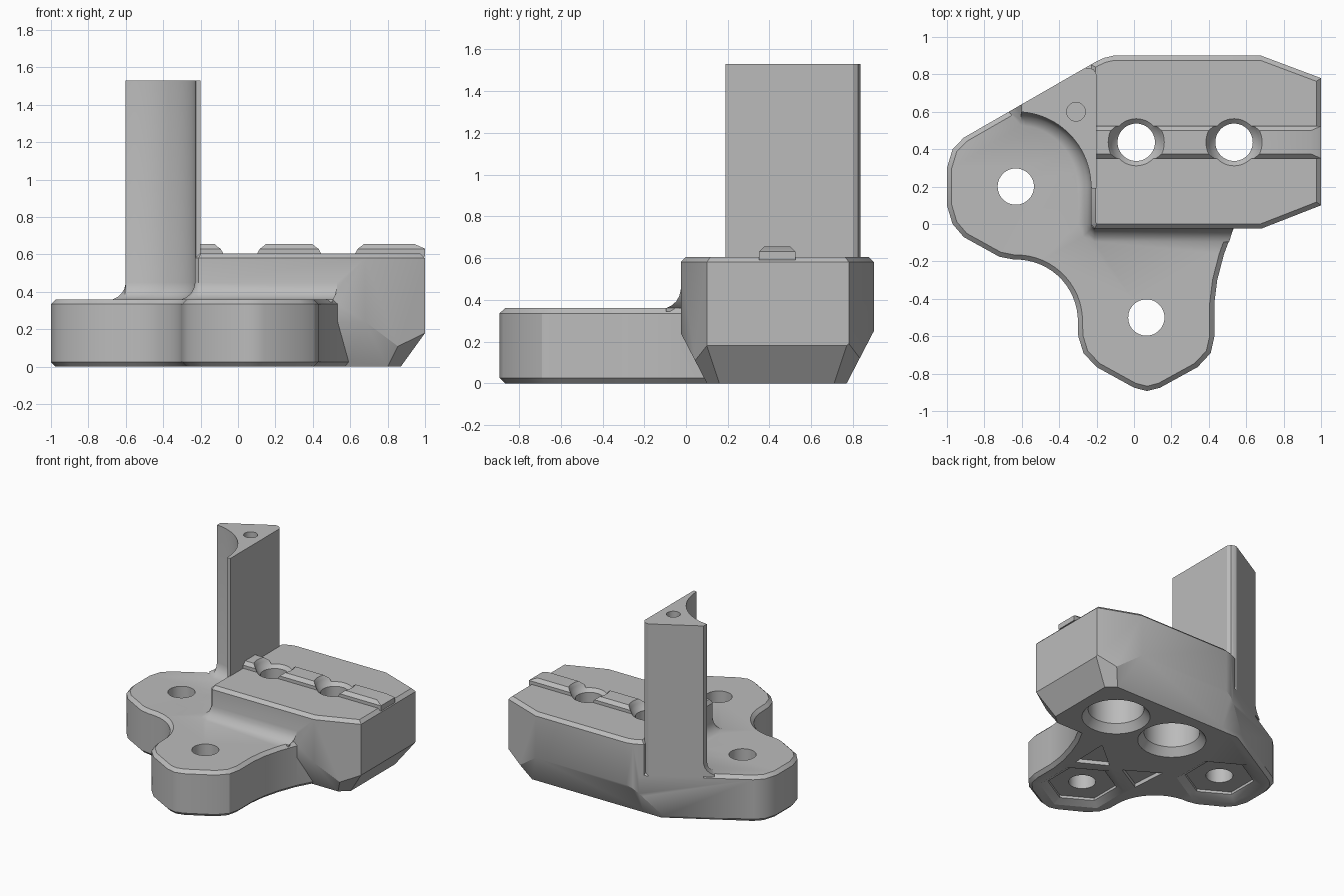
import bpy, bmesh, math
from mathutils import Vector

if "Cube" in bpy.data.objects:
    bpy.data.objects.remove(bpy.data.objects["Cube"])

grey = bpy.data.materials.new("plain_grey")
grey.diffuse_color = (0.5, 0.5, 0.5, 1)
grey.use_nodes = True
grey.node_tree.nodes["Principled BSDF"].inputs["Base Color"].default_value = grey.diffuse_color


def offset(pts, d):
    """Inset a counter-clockwise outline by d with mitred corners."""
    out, n = [], len(pts)
    for i in range(n):
        a, b, c = (Vector(pts[(i + k) % n]) for k in (-1, 0, 1))
        e, f = (b - a).normalized(), (c - b).normalized()
        p, q = Vector((-e.y, e.x)), Vector((-f.y, f.x))
        m = (p + q).normalized()
        out.append(tuple(b + m * (d / max(m.dot(p), 0.4))))
    return out


def loft(name, rings, cuts=()):
    """Skin matching rings, cap the ends, trim with (point, normal) planes."""
    bm = bmesh.new()
    vr = [[bm.verts.new(p) for p in r] for r in rings]
    n = len(vr[0])
    for a, b in zip(vr, vr[1:]):
        for i in range(n):
            j = (i + 1) % n
            bm.faces.new((a[i], a[j], b[j], b[i]))
    bm.faces.new(vr[0][::-1])
    bm.faces.new(vr[-1])
    for co, no in cuts:
        bmesh.ops.bisect_plane(bm, geom=bm.verts[:] + bm.edges[:] + bm.faces[:], dist=1e-5,
                               plane_co=co, plane_no=no, clear_outer=True)
        bmesh.ops.holes_fill(bm, edges=[e for e in bm.edges if e.is_boundary], sides=0)
    bmesh.ops.recalc_face_normals(bm, faces=bm.faces[:])
    me = bpy.data.meshes.new(name)
    bm.to_mesh(me)
    bm.free()
    me.materials.append(grey)
    ob = bpy.data.objects.new(name, me)
    bpy.context.collection.objects.link(ob)
    return ob


def at_z(pts, z):
    return [(x, y, z) for x, y in pts]


def arc(cx, cy, r, a0, a1, n):
    return [(cx + r * math.cos(math.radians(a0 + (a1 - a0) * i / n)),
             cy + r * math.sin(math.radians(a0 + (a1 - a0) * i / n))) for i in range(n + 1)]


def turned(name, x, y, profile, sides=48, start=0):
    """Revolved (or polygonal) solid from (radius, z) pairs."""
    return loft(name, [at_z(arc(x, y, r, start, start + 360, sides)[:-1], z) for r, z in profile])


def back(x):
    return 0.64 + 0.575 * (x + 0.6)   # slanted rear wall line


def combine(target, tool, op):
    m = target.modifiers.new("join", 'BOOLEAN')
    m.operation, m.object, m.solver = op, tool, 'EXACT'
    dg = bpy.context.evaluated_depsgraph_get()
    me = bpy.data.meshes.new_from_object(target.evaluated_get(dg))
    target.modifiers.clear()
    target.data = me
    bpy.data.objects.remove(tool)


# underside slopes
rear = ((0, 0.77, 0), (0, 0.25, -0.13))
front = ((0, 0.10, 0), (0, -0.25, -0.13))
end = ((0.87, 0, 0), (0.18, 0, -0.13))


def corner(s):
    c = 0.435
    p = Vector((0.87, c - s * 0.275, 0))
    q = Vector((0.80, c - s * 0.335, 0))
    r = Vector((1.0, c - s * 0.335, 0.18))
    n = (q - p).cross(r - p)
    return p, (n if n.x > 0 else -n)


# base plate with two lobes
outline = [(-0.27, -0.69), (-0.2, -0.765), (0.0, -0.875), (0.07, -0.893), (0.14, -0.875),
           (0.34, -0.765), (0.41, -0.69), (0.43, -0.6), (0.43, -0.42), (0.445, -0.3),
           (0.48, -0.165), (0.53, -0.03), (0.62, 0.14), (0.5, 0.6), (-0.15, 0.7),
           (-0.2, back(-0.2)), (-0.91, back(-0.91)), (-0.97, 0.4), (-1, 0.3), (-1, 0.1),
           (-0.97, 0.0), (-0.91, -0.07), (-0.72, -0.175)]
outline += arc(-0.63, -0.52, 0.33, 92, 4, 14) + [(-0.298, -0.6)]
body = loft("bracket", [at_z(offset(outline, d), z) for d, z in
                        ((0.025, 0), (0, 0.025), (0, 0.335), (0.025, 0.36))], [rear])

# raised block with sloped underside
block = [(-0.23, 0.0), (-0.21, -0.025), (0.68, -0.025), (1, 0.1), (1, 0.78), (0.68, 0.9),
         (-0.11, 0.9), (-0.16, 0.888), (-0.2, back(-0.2)), (-0.23, back(-0.23))]
combine(body, loft("block", [at_z(offset(block, d), z) for d, z in
                             ((0, 0), (0, 0.58), (0.025, 0.605))],
                   [rear, front, end, corner(1), corner(-1)]), 'UNION')

# tall post with a scooped inner face
post = [(-0.2, 0.19), (-0.2, 0.80), (-0.215, 0.825), (-0.24, 0.835), (-0.26, back(-0.26)),
        (-0.6, 0.64)] + arc(-0.63, 0.2, 0.4, 86, 0, 20) + [(-0.225, 0.19)]
combine(body, loft("post", [at_z(post, z) for z in (0.3, 1.53)]), 'UNION')


# fillet where the block and post meet the plate
def foot(d):
    x = -0.6 - d
    return ([(0.53 - 0.3 * d, -0.025 - d), (-0.21, -0.025 - d), (-0.22 - 0.75 * d, -0.018 - 0.7 * d),
             (-0.23 - d, 0.0)] + arc(-0.63, 0.2, 0.4 - d, 0, 86, 20) +
            [(x, back(x)), (-0.3, back(-0.3)), (-0.15, 0.6), (-0.1, 0.2), (0.45, 0.1)])


combine(body, loft("fillet", [at_z(foot(d), z) for d, z in
                              ((0.07, 0.345), (0.07, 0.36), (0.045, 0.372), (0.022, 0.392),
                               (0.007, 0.418), (0.0, 0.45))]), 'UNION')


# raised rail along the block top
def rail_ring(x, top, w):
    c = 0.437
    return [(x, c - 0.087, 0.59), (x, c + 0.087, 0.59), (x, c + 0.087, 0.63),
            (x, c + w, top), (x, c - w, top), (x, c - 0.087, 0.63)]


combine(body, loft("rail", [rail_ring(-0.21, 0.655, 0.062), rail_ring(0.945, 0.655, 0.062),
                            rail_ring(0.9995, 0.631, 0.086)]), 'UNION')

# block holes, wide below and countersunk on top
for x in (0.012, 0.535):
    combine(body, turned("block_hole", x, 0.437, (
        (0.245, -0.05), (0.245, 0), (0.2, 0.06), (0.2, 0.38), (0.1, 0.45), (0.1, 0.58),
        (0.126, 0.605), (0.136, 0.63), (0.15, 0.655), (0.15, 0.8))), 'DIFFERENCE')

# lobe holes with shallow hexagonal pockets underneath
for x, y in ((-0.632, 0.2), (0.066, -0.5)):
    combine(body, turned("lobe_hole", x, y, ((0.097, -0.1), (0.097, 0.5))), 'DIFFERENCE')
    combine(body, turned("hex_pocket", x, y, ((0.31, -0.05), (0.31, 0), (0.25, 0.03),
                                              (0.25, 0.05)), 6, 30), 'DIFFERENCE')

# blind hole in the post top
combine(body, turned("post_hole", -0.31, 0.6, ((0.05, 1.25), (0.05, 1.6)), 32), 'DIFFERENCE')

# shallow triangular pockets under the plate
for tri in ([(0.34, -0.25), (0.35, 0.06), (0.12, -0.13)],
            [(-0.22, -0.25), (0.01, -0.12), (-0.24, 0.03)]):
    combine(body, loft("underside_pocket", [at_z(tri, -0.05), at_z(tri, 0.03)]), 'DIFFERENCE')

bpy.ops.object.select_all(action='DESELECT')
body.select_set(True)
bpy.context.view_layer.objects.active = body
bpy.ops.object.shade_smooth_by_angle(angle=math.radians(30))
